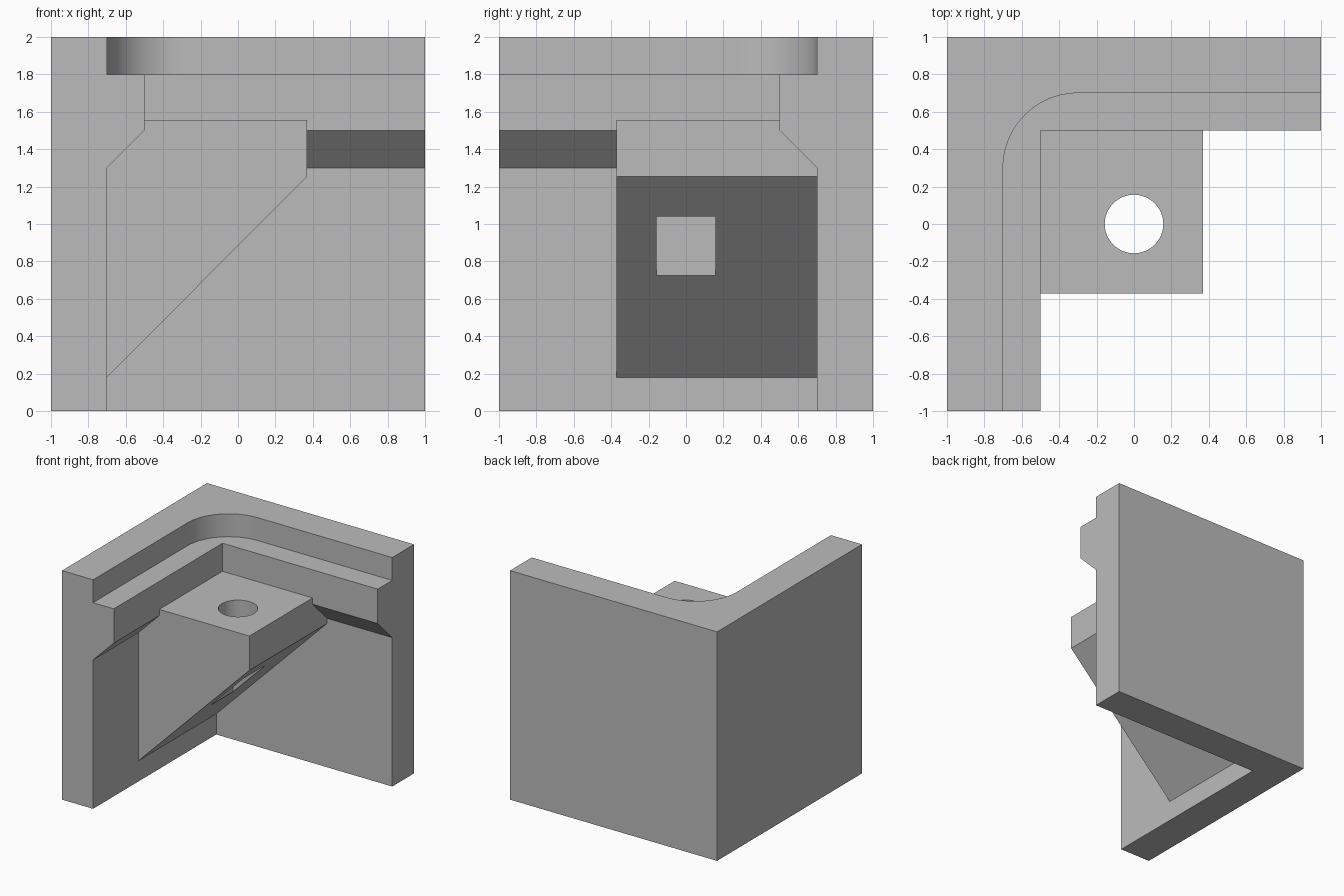
import bpy, bmesh, math
from mathutils import Vector

if "Cube" in bpy.data.objects:
    bpy.data.objects.remove(bpy.data.objects["Cube"], do_unlink=True)

grey = bpy.data.materials.new("plain grey")
grey.use_nodes = True
grey.diffuse_color = (0.5, 0.5, 0.5, 1)
grey.node_tree.nodes["Principled BSDF"].inputs["Base Color"].default_value = (0.5, 0.5, 0.5, 1)


def make_object(name, bm):
    bmesh.ops.recalc_face_normals(bm, faces=bm.faces[:])
    mesh = bpy.data.meshes.new(name)
    bm.to_mesh(mesh)
    bm.free()
    mesh.materials.append(grey)
    obj = bpy.data.objects.new(name, mesh)
    bpy.context.collection.objects.link(obj)
    return obj


def loft(name, rings):
    """Join closed rings of points with side faces and cap both ends."""
    bm = bmesh.new()
    rings = [[bm.verts.new(p) for p in ring] for ring in rings]
    for a, b in zip(rings, rings[1:]):
        for i in range(len(a)):
            j = (i + 1) % len(a)
            bm.faces.new((a[i], a[j], b[j], b[i]))
    bm.faces.new(rings[0])
    bm.faces.new(rings[-1])
    return make_object(name, bm)


def smooth(obj):
    bpy.ops.object.select_all(action='DESELECT')
    obj.select_set(True)
    bpy.context.view_layer.objects.active = obj
    bpy.ops.object.shade_smooth_by_angle(angle=math.radians(30))


# Corner walls with stepped ledge: one section swept round a mitred corner
section = [(-1, 0), (-.7, 0), (-.7, 1.3), (-.5, 1.5),
           (-.5, 1.8), (-.7, 1.8), (-.7, 2), (-1, 2)]
walls = loft("corner_walls", [
    [(d, -1, z) for d, z in section],
    [(d, -d, z) for d, z in section],
    [(1, -d, z) for d, z in section]])

# Rounded filler in the inner corner of the rim
radius, steps = 0.4, 24
outline = [(-.7, .7)]
for i in range(steps + 1):
    a = math.pi / 2 * (1 + i / steps)
    outline.append((-.3 + radius * math.cos(a), .3 + radius * math.sin(a)))
fillet = loft("rim_corner_fillet", [[(x, y, z) for x, y in outline] for z in (1.8, 2)])
smooth(fillet)

# Sloped support block, let slightly into both walls
side = [(-.75, .13), (.37, 1.255), (.37, 1.555), (-.75, 1.555)]
block = loft("support_block", [[(x, y, z) for x, z in side] for y in (-.372, .75)])

# Round screw hole above a square pocket
hole_radius = 0.157


def prism_cutter(name, sides, r, low, high, turn):
    angles = [turn + math.tau * i / sides for i in range(sides)]
    return loft(name, [[(r * math.cos(a), r * math.sin(a), z) for a in angles]
                       for z in (low, high)])


cutters = [
    prism_cutter("pocket_cutter", 4, hole_radius * math.sqrt(2), .3, 1.25, math.pi / 4),
    prism_cutter("hole_cutter", 64, hole_radius - .0005, 1.1, 1.8, 0)]
bpy.context.view_layer.objects.active = block
for cutter in cutters:
    cutter.hide_render = True
    mod = block.modifiers.new("cut", 'BOOLEAN')
    mod.operation = 'DIFFERENCE'
    mod.object = cutter
    bpy.ops.object.modifier_apply(modifier=mod.name)
    bpy.data.objects.remove(cutter, do_unlink=True)
smooth(block)
